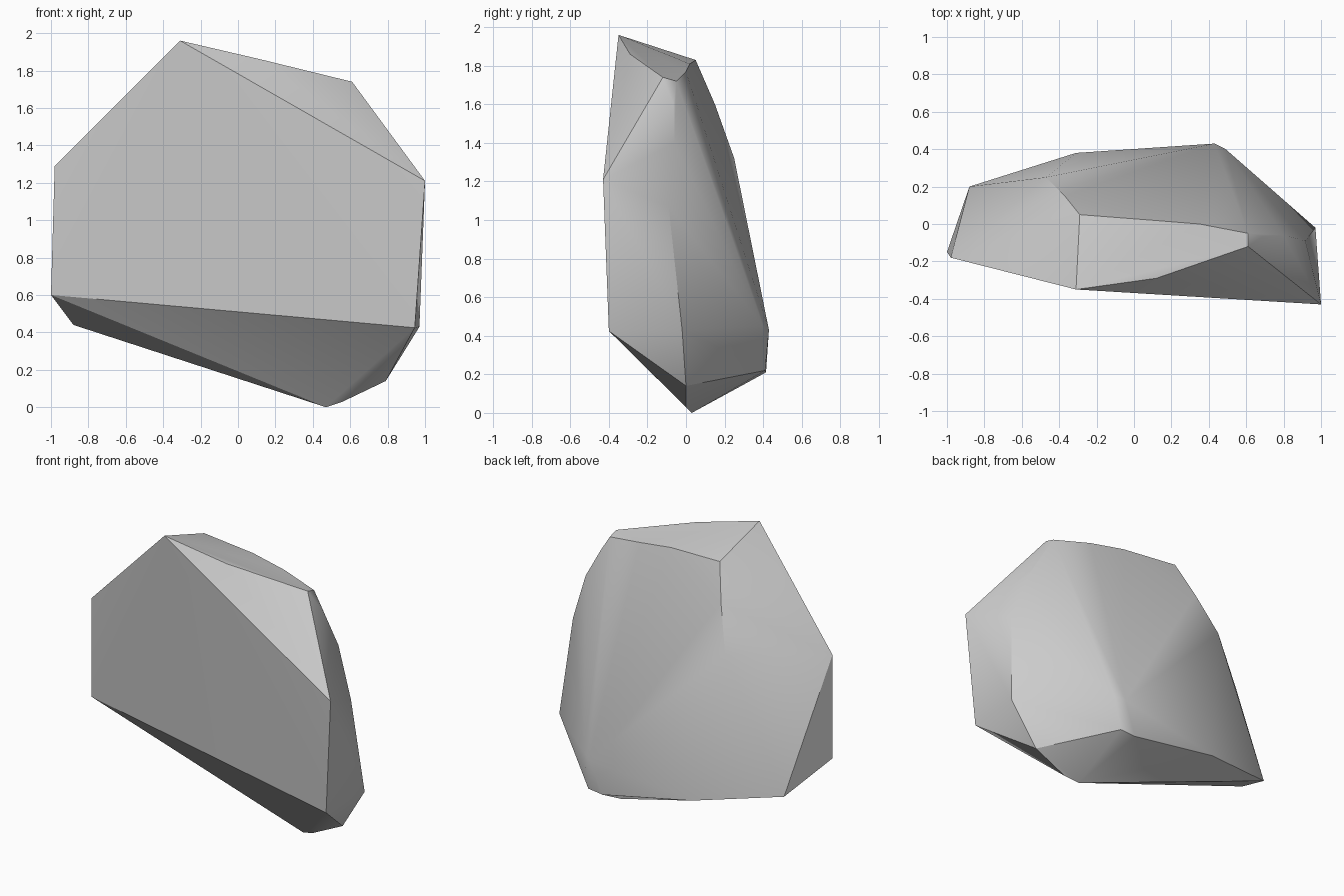
import bpy, bmesh, math

cube = bpy.data.objects.get("Cube")
if cube:
    bpy.data.objects.remove(cube, do_unlink=True)

# Stone colour
GREY = (0.6, 0.6, 0.6, 1)
stone = bpy.data.materials.new("stone_grey")
stone.use_nodes = True
stone.diffuse_color = GREY
bsdf = stone.node_tree.nodes["Principled BSDF"]
bsdf.inputs["Base Color"].default_value = GREY
bsdf.inputs["Roughness"].default_value = 0.9

# Corners of the boulder, grouped by the face they bound
broad_front = [(-.31, -.35, 1.96), (-.98, -.18, 1.29), (-1, -.15, .6),
               (.945, -.4, .425), (1, -.43, 1.21)]
sloping_top = [(-.29, .05, 1.83), (.1, .02, 1.81), (.35, 0, 1.77),
               (.61, -.05, 1.72), (.61, -.12, 1.74), (.12, -.29, 1.86)]
side_ridge = [(.69, -.065, 1.6), (.8, -.06, 1.4), (.916, -.09, 1.07),
              (.97, -.02, .43)]
back_ridge = [(-.37, .15, 1.6), (-.47, .25, 1.32), (-.31, .38, .33),
              (.34, .415, .21), (.45, .41, .22), (.43, .43, .43),
              (.49, .4, .45)]
underside = [(-.88, .2, .44), (.47, .03, 0), (.56, 0, .03), (.79, 0, .14)]

# Chipped boulder as the convex skin over those corners
bm = bmesh.new()
for corner in broad_front + sloping_top + side_ridge + back_ridge + underside:
    bm.verts.new(corner)
hull = bmesh.ops.convex_hull(bm, input=bm.verts[:])
loose = {v for v in hull["geom_interior"] + hull["geom_unused"]
         if isinstance(v, bmesh.types.BMVert)}
bmesh.ops.delete(bm, geom=list(loose), context="VERTS")
bmesh.ops.recalc_face_normals(bm, faces=bm.faces[:])
mesh = bpy.data.meshes.new("boulder")
bm.to_mesh(mesh)
bm.free()
mesh.materials.append(stone)
boulder = bpy.data.objects.new("boulder", mesh)
bpy.context.collection.objects.link(boulder)

# Soft shading with crisp chipped edges
bpy.ops.object.select_all(action="DESELECT")
boulder.select_set(True)
bpy.context.view_layer.objects.active = boulder
bpy.ops.object.shade_smooth_by_angle(angle=math.radians(30))
